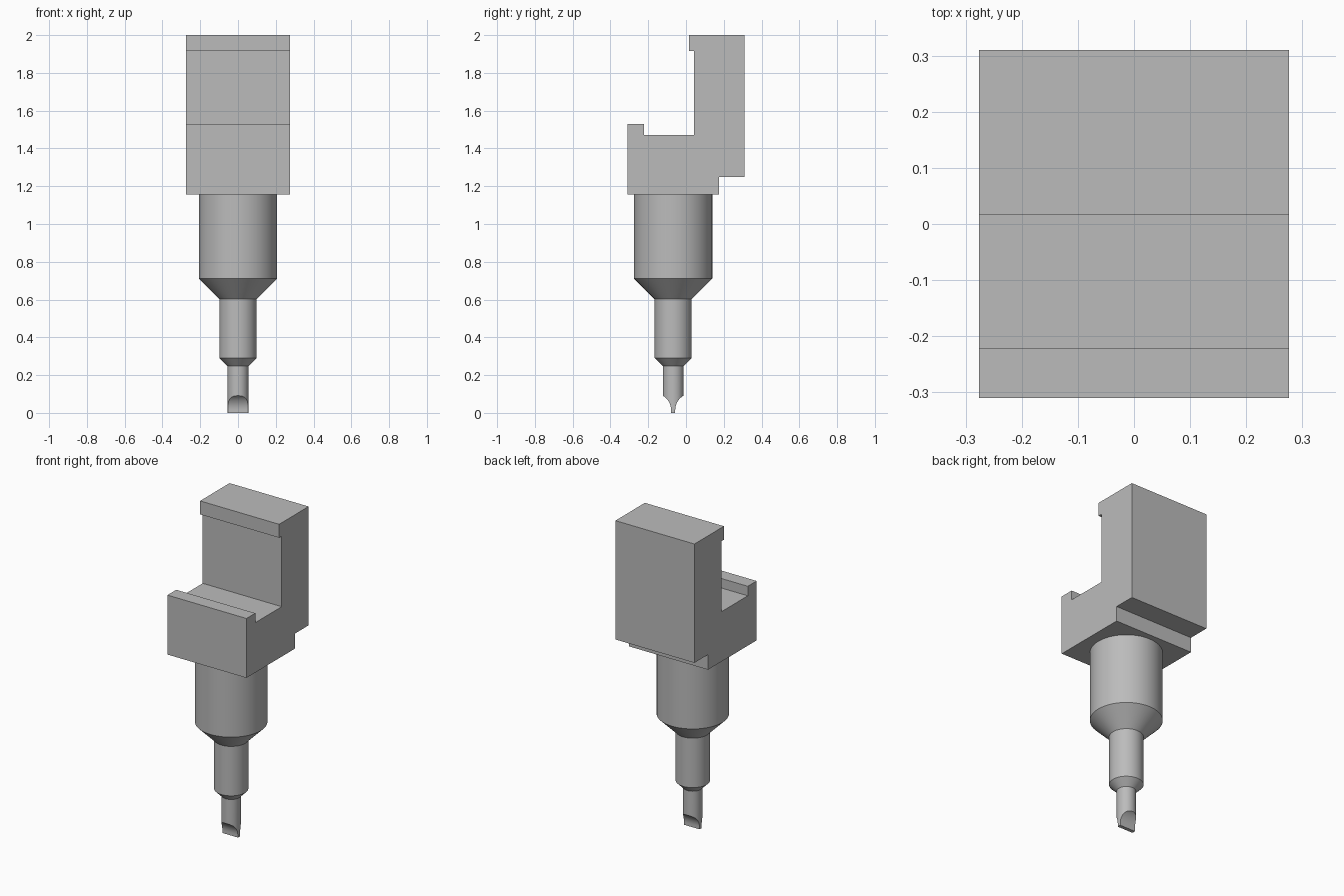
import bpy, bmesh, math

cube = bpy.data.objects.get("Cube")
if cube:
    bpy.data.objects.remove(cube, do_unlink=True)

AXIS_Y = -0.068
SEGMENTS = 64

grey = bpy.data.materials.new("plain grey")
grey.use_nodes = True
GREY = (0.5, 0.5, 0.5, 1)
grey.diffuse_color = GREY
grey.node_tree.nodes["Principled BSDF"].inputs["Base Color"].default_value = GREY


def finish(name, bm):
    """Turn a bmesh into a grey object with consistent normals."""
    bmesh.ops.recalc_face_normals(bm, faces=bm.faces)
    mesh = bpy.data.meshes.new(name)
    bm.to_mesh(mesh)
    bm.free()
    mesh.materials.append(grey)
    obj = bpy.data.objects.new(name, mesh)
    bpy.context.collection.objects.link(obj)
    return obj


def prism(name, outline, half_width):
    """Extrude a (y, z) outline across x."""
    bm = bmesh.new()
    face = bm.faces.new([bm.verts.new((-half_width, y, z)) for y, z in outline])
    new = bmesh.ops.extrude_face_region(bm, geom=[face])["geom"]
    verts = [v for v in new if isinstance(v, bmesh.types.BMVert)]
    bmesh.ops.translate(bm, verts=verts, vec=(2 * half_width, 0, 0))
    return finish(name, bm)


def turned(name, profile):
    """Stack circular rings from (radius, z) pairs and cap both ends."""
    bm = bmesh.new()
    rings = []
    for r, z in profile:
        angles = [math.tau * i / SEGMENTS for i in range(SEGMENTS)]
        rings.append([bm.verts.new((r * math.cos(a), AXIS_Y + r * math.sin(a), z))
                      for a in angles])
    for low, high in zip(rings, rings[1:]):
        for i in range(SEGMENTS):
            j = (i + 1) % SEGMENTS
            bm.faces.new((low[i], low[j], high[j], high[i]))
    bm.faces.new(rings[0])
    bm.faces.new(rings[-1])
    return finish(name, bm)


def smooth(obj):
    bpy.ops.object.select_all(action="DESELECT")
    obj.select_set(True)
    bpy.context.view_layer.objects.active = obj
    bpy.ops.object.shade_smooth_by_angle(angle=math.radians(25))


# Stepped clamp block with a hooked lip on each jaw
prism("clamp_block", [
    (-0.31, 1.155), (0.175, 1.155), (0.175, 1.25), (0.31, 1.25),
    (0.31, 2.0), (0.016, 2.0), (0.016, 1.915), (0.042, 1.915),
    (0.042, 1.47), (-0.222, 1.47), (-0.222, 1.53), (-0.31, 1.53)], 0.276)

# Turned shaft with two tapered shoulders and a thin end
shaft = turned("shaft", [
    (0.055, 0), (0.055, 0.247), (0.098, 0.29), (0.098, 0.602),
    (0.207, 0.711), (0.207, 1.155)])

# Hollow-ground flat blade: one curved cutter on each side of the tip
THIN, GRIND, START = 0.011, 0.088, 0.015
for side, label in ((-1, "front"), (1, "back")):
    arc = [(THIN + GRIND * (1 - math.cos(a)), START + GRIND * math.sin(a))
           for a in (math.radians(70) * i / 16 for i in range(17))]
    outline = [(THIN, -0.05)] + arc + [(0.15, arc[-1][1]), (0.15, -0.05)]
    cutter = prism(label + "_grind_cutter",
                   [(AXIS_Y + side * y, z) for y, z in outline], 0.08)
    cutter.hide_render = True
    cut = shaft.modifiers.new(label + " grind", "BOOLEAN")
    cut.operation = "DIFFERENCE"
    cut.solver = "EXACT"
    cut.object = cutter
    bpy.context.view_layer.objects.active = shaft
    bpy.ops.object.modifier_apply(modifier=cut.name)
    bpy.data.objects.remove(cutter, do_unlink=True)

smooth(shaft)
